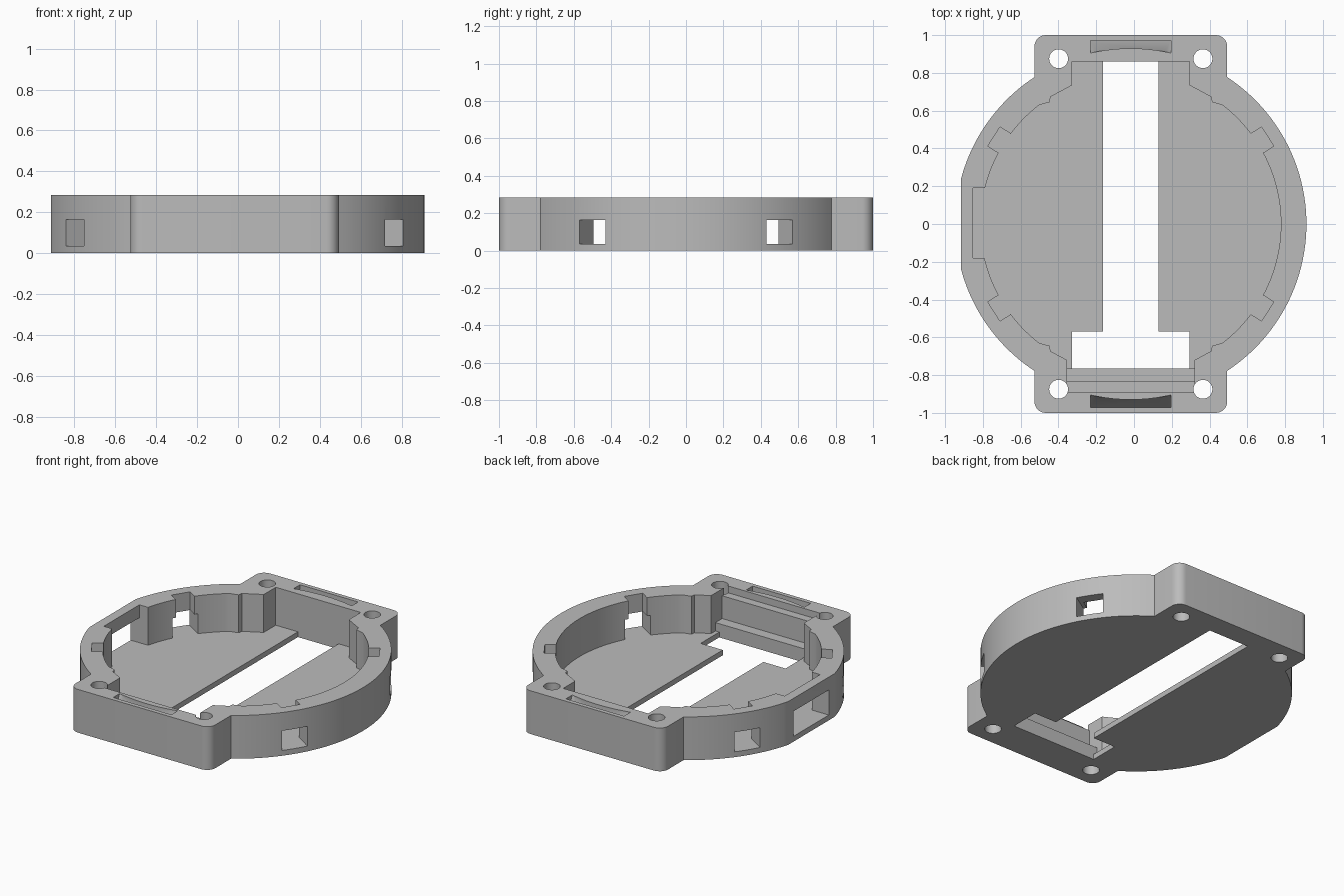
import bpy, bmesh
from math import sin, cos, asin, acos, pi, radians
from mathutils import Matrix, Vector

if "Cube" in bpy.data.objects:
    bpy.data.objects.remove(bpy.data.objects["Cube"], do_unlink=True)

H, FLOOR, TOP = 0.285, 0.035, 0.35
R, R_IN = 0.93, 0.795
OFFSET_X = -0.017

grey = bpy.data.materials.new("plain grey")
grey.use_nodes = True
grey.diffuse_color = (0.5, 0.5, 0.5, 1)
grey.node_tree.nodes["Principled BSDF"].inputs["Base Color"].default_value = (0.5, 0.5, 0.5, 1)


def arc(r, a, b, n, cx=0, cy=0):
    return [(cx + r * cos(a + (b - a) * i / n), cy + r * sin(a + (b - a) * i / n)) for i in range(n + 1)]


def prism(name, outline, z0, z1, matrix=None):
    """Extrude a counter-clockwise outline from z0 to z1."""
    bm = bmesh.new()
    face = bm.faces.new([bm.verts.new((x, y, z0)) for x, y in outline])
    ext = bmesh.ops.extrude_face_region(bm, geom=[face])
    for v in ext["geom"]:
        if isinstance(v, bmesh.types.BMVert):
            v.co.z = z1
    if matrix:
        bm.transform(matrix)
    bmesh.ops.recalc_face_normals(bm, faces=bm.faces)
    mesh = bpy.data.meshes.new(name)
    bm.to_mesh(mesh)
    bm.free()
    mesh.materials.append(grey)
    obj = bpy.data.objects.new(name, mesh)
    bpy.context.collection.objects.link(obj)
    return obj


def rect(x0, x1, y0, y1):
    return [(x0, y0), (x1, y0), (x1, y1), (x0, y1)]


def cut(target, cutter):
    """Subtract the cutter from the target and remove the cutter."""
    mod = target.modifiers.new("cut", "BOOLEAN")
    mod.operation, mod.solver, mod.object = "DIFFERENCE", "EXACT", cutter
    bpy.context.view_layer.update()
    result = bpy.data.meshes.new_from_object(target.evaluated_get(bpy.context.evaluated_depsgraph_get()))
    target.modifiers.clear()
    target.data = result
    bpy.data.objects.remove(cutter, do_unlink=True)


# Outer shape: round body, flat on one side, with a rounded lug at front and back
LUG, CORNER = 0.51, 0.06
join = acos(LUG / R)
flat = acos(-0.898 / R)
back = arc(R, 0, join, 24)
back += arc(CORNER, 0, pi / 2, 8, LUG - CORNER, 1 - CORNER)
back += arc(CORNER, pi / 2, pi, 8, CORNER - LUG, 1 - CORNER)
back += arc(R, pi - join, flat, 20)
front = [(x, -y) for x, y in reversed(back[1:])]
housing = prism("ring_housing", back + front, 0, H)

# Main cavity, narrowing beside the screw lugs
wall_end = asin(0.63 / R_IN)
bump = [(0.43, 0.645), (0.425, 0.673)]
right_back = arc(R_IN, 0, wall_end, 24) + bump + [(0.31, 0.735), (0.31, 0.86)]
right_front = arc(R_IN, 0, -wall_end, 24)[1:] + [(x, -y) for x, y in bump] + [(0.338, -0.72), (0.338, -0.765)]
right = right_front[::-1] + right_back
left = [(-x, y) for x, y in reversed(right) if not (abs(y) < 1e-6)]
left_mid = [(-R_IN, 0)]
half = len(right_back) - 1
cut(housing, prism("cavity", right + left[:half] + left_mid + left[half:], FLOOR, TOP))

# Stepped ledges at the front end
cut(housing, prism("low_ledge", rect(-0.338, 0.338, -0.835, -0.74), 0.09, TOP))
cut(housing, prism("high_ledge", rect(-0.338, 0.338, -0.89, -0.8), 0.24, TOP))

# T-shaped opening in the floor
tee = [(-0.31, -0.765), (0.31, -0.765), (0.31, -0.57), (0.148, -0.57),
       (0.148, 0.86), (-0.148, 0.86), (-0.148, -0.57), (-0.31, -0.57)]
cut(housing, prism("floor_opening", tee, -0.1, FLOOR + 0.04))

# Four clip notches, each with a window through the wall
for a in (32.6, 147.4, 212.6, 327.4):
    turn = Matrix.Rotation(radians(a), 4, "Z")
    cut(housing, prism("notch", rect(0.7, 0.86, -0.06, 0.06), FLOOR, TOP, turn))
    cut(housing, prism("window", rect(0.74, 1.05, -0.082, 0.082), FLOOR, 0.165, turn))

# Connector pocket and port on the flat side
cut(housing, prism("port_pocket", rect(-0.835, -0.7, -0.18, 0.19), FLOOR, TOP))
cut(housing, prism("port", rect(-1.1, -0.75, -0.18, 0.19), FLOOR, 0.2))

# Screw holes
for sx in (-1, 1):
    for sy in (-1, 1):
        hole = arc(0.05, 0, 2 * pi, 32, sx * 0.382, sy * 0.875)[:-1]
        cut(housing, prism("screw_hole", hole, -0.1, TOP))

# Sloped strap slots in the lugs, rounded on their inner side
for s in (-1, 1):
    stand = Matrix(((0, 0, 1, 0), (s, 0, 0, 0), (0, 1, 0, 0), (0, 0, 0, 1)))
    wedge = prism("strap_slot", [(0.9, 0.3), (0.972, 0.13), (0.972, 0.3)], -0.212, 0.212, stand)
    cut(wedge, prism("slot_curve", arc(R, 0, 2 * pi, 128)[:-1], -0.1, 0.5))
    cut(housing, wedge)

# Centre and shade
housing.data.transform(Matrix.Translation(Vector((OFFSET_X, 0, 0))))
housing.data.name = "ring_housing"
bpy.ops.object.select_all(action="DESELECT")
housing.select_set(True)
bpy.context.view_layer.objects.active = housing
bpy.ops.object.shade_smooth_by_angle(angle=radians(25))
